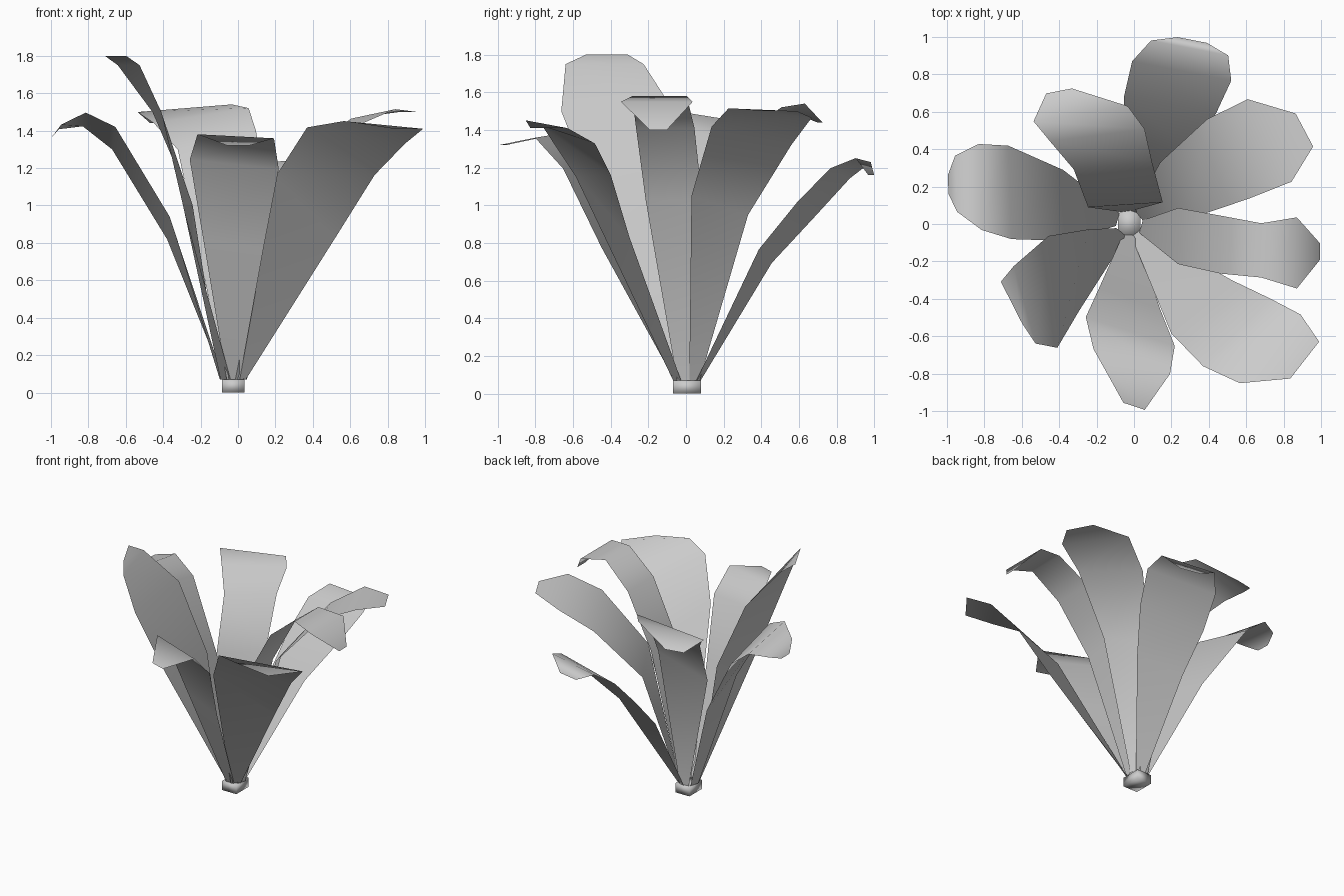
import bpy, bmesh
from math import radians, cos, sin

if "Cube" in bpy.data.objects:
    bpy.data.objects.remove(bpy.data.objects["Cube"])

CENTRE_X, CENTRE_Y = -0.025, 0.005


def petal(name, azimuth, swing, across, twist, roll, rows):
    """Strip of quads. rows = (radius, height, width); swing, twist and roll fade to 0 at the tip.
    across is the compass angle of the width direction."""
    bm = bmesh.new()
    rows = [(0.065, 0.07, 0.07)] + rows
    n = len(rows) - 1
    pairs = []
    for i, (r, z, w) in enumerate(rows):
        fade = 1 - i / n
        a = radians(azimuth + swing * fade)
        c = radians(across + twist * fade if i else azimuth + swing + 90)
        x, y = CENTRE_X + r * cos(a), CENTRE_Y + r * sin(a)
        tilt = roll * fade if i else 0
        pairs.append([bm.verts.new((x + s * w / 2 * cos(c),
                                    y + s * w / 2 * sin(c),
                                    z + s * w / 2 * tilt)) for s in (-1, 1)])
    for (r0, l0), (r1, l1) in zip(pairs, pairs[1:]):
        bm.faces.new((r0, r1, l1, l0))
    mesh = bpy.data.meshes.new(name)
    bm.to_mesh(mesh)
    bm.free()
    mesh.shade_smooth()
    obj = bpy.data.objects.new(name, mesh)
    bpy.context.collection.objects.link(obj)


# Eight petals, anticlockwise from the right
petal("petal_right", -8.5, -8, 90, 0, 0,
      [(.27, 1.03, .30), (.50, 1.41, .31), (.72, 1.58, .29), (.91, 1.55, .38), (1.03, 1.40, .09)])
petal("petal_right_back", 28, 10, 118, 0, -.4,
      [(.30, 1.0, .34), (.63, 1.37, .48), (.87, 1.49, .50), (1.06, 1.50, .20)])
petal("petal_back", 71, 0, 169, 0, -.25,
      [(.44, .73, .36), (.67, .98, .50), (.86, 1.17, .54), (.99, 1.24, .42), (1.035, 1.16, .16)])
petal("petal_left_back", 118, -20, 191, -9, -.4,
      [(.10, 1.0, .40), (.32, 1.35, .42), (.50, 1.48, .51), (.64, 1.52, .51), (.80, 1.44, .14)])
petal("petal_left", 168, -4, -88, 0, .4,
      [(.36, .88, .38), (.66, 1.36, .50), (.82, 1.46, .46), (.95, 1.42, .30), (.99, 1.37, .10)])
petal("petal_left_front", 214, 16, 297, -45, 0,
      [(.35, 1.0, .44), (.55, 1.50, .60), (.71, 1.75, .43), (.76, 1.80, .25)])
petal("petal_front", 271.5, -2, -18, 0, -.2,
      [(.40, .80, .34), (.58, 1.22, .50), (.74, 1.37, .43), (.98, 1.32, .12)])
petal("petal_right_front", -38, -15, 52, -14, -1.0,
      [(.59, .99, .43), (.82, 1.29, .51), (1.01, 1.39, .49), (1.19, 1.41, .25)])

# Small square stem stub
bpy.ops.mesh.primitive_cube_add(size=1, location=(CENTRE_X, CENTRE_Y, .035))
stub = bpy.context.object
stub.name = "stem_base"
stub.scale = (.12, .15, .07)
bpy.ops.object.transform_apply(location=False, rotation=False, scale=True)
stub.data.shade_smooth()
